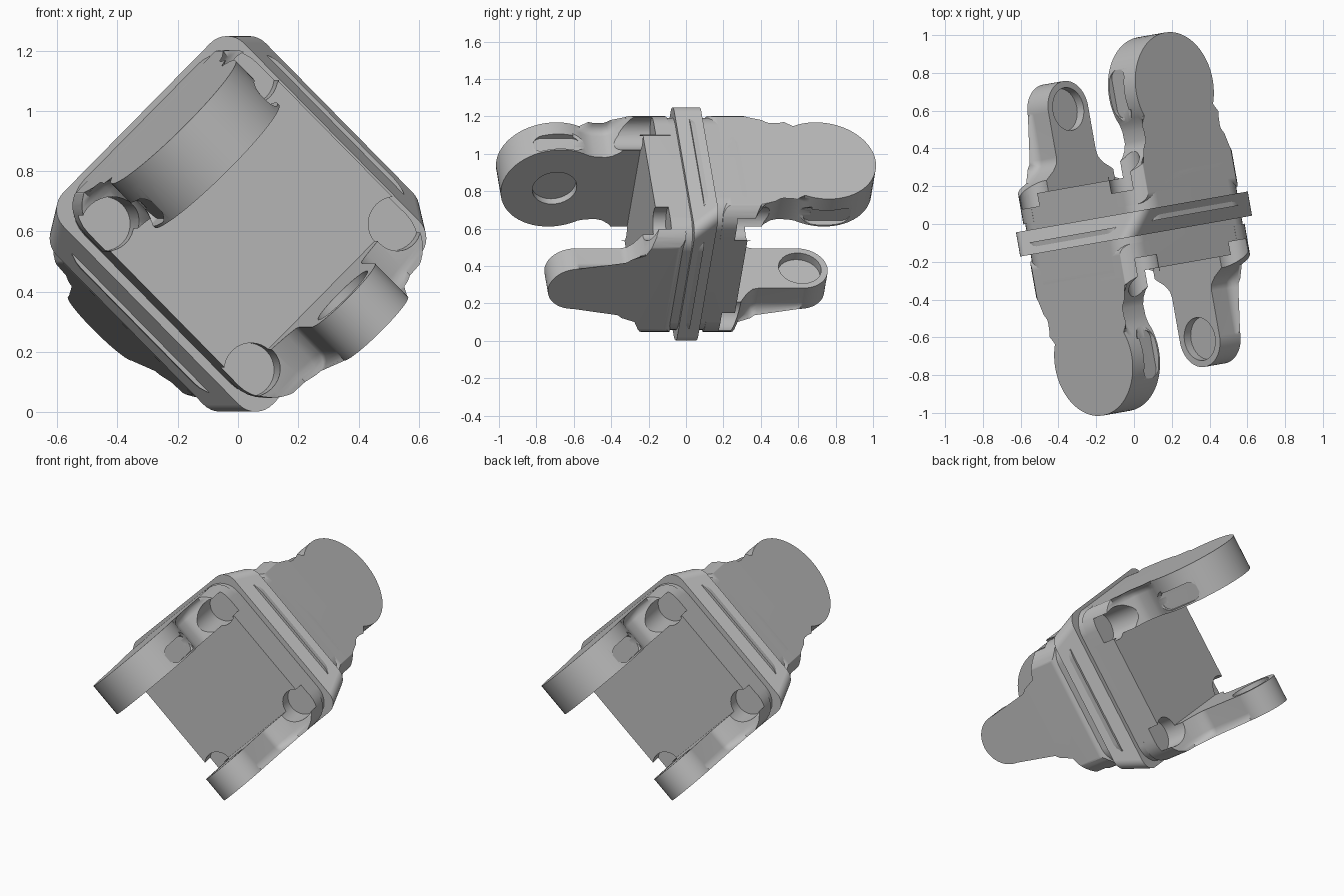
import bpy, bmesh, math
from mathutils import Matrix

old = bpy.data.objects.get("Cube")
if old:
    bpy.data.objects.remove(old, do_unlink=True)

grey = bpy.data.materials.new("plain grey")
grey.use_nodes = True
COLOUR = (0.5, 0.5, 0.5, 1)
grey.diffuse_color = COLOUR
grey.node_tree.nodes["Principled BSDF"].inputs["Base Color"].default_value = COLOUR

# Local frame: x along an arm's width, y front to back, z out through the arm's face
FRAME = (Matrix.Translation((0, 0, 0.625)) @ Matrix.Rotation(math.radians(10), 4, 'Z')
         @ Matrix.Rotation(math.radians(-45), 4, 'Y'))
HALF_TURN = Matrix.Rotation(math.pi, 4, 'Z')
ALONG_Y = Matrix.Rotation(math.pi / 2, 4, 'X')
ALONG_X = Matrix.Rotation(math.pi / 2, 4, 'Y')


def arc(cx, cy, r, start, end, steps):
    angles = [math.radians(start + (end - start) * i / steps) for i in range(steps + 1)]
    return [(cx + r * math.cos(t), cy + r * math.sin(t)) for t in angles]


def circle(cx, cy, r):
    return arc(cx, cy, r, 0, 360, 32)[:-1]


def rounded_rect(hx, hy, r):
    points = []
    for k, (sx, sy) in enumerate([(1, 1), (-1, 1), (-1, -1), (1, -1)]):
        points += arc(sx * (hx - r), sy * (hy - r), r, 90 * k, 90 * k + 90, 8)
    return points


def prism(name, outline, lo, hi, place, bevel=0, far=None):
    """Loft an outline along z (to the far outline if given) and round one end's rim."""
    bm = bmesh.new()
    low = [bm.verts.new((x, y, lo)) for x, y in outline]
    high = [bm.verts.new((x, y, hi)) for x, y in far or outline]
    bm.faces.new(low)
    bm.faces.new(high)
    for i in range(len(low)):
        bm.faces.new((low[i - 1], low[i], high[i], high[i - 1]))
    if bevel:
        # The rounded rim is the end farther from the centre plane
        rim = high if abs(hi) > abs(lo) else low
        edges = [e for e in bm.edges if all(v in rim for v in e.verts)]
        bmesh.ops.bevel(bm, geom=edges, offset=bevel, segments=4, profile=0.5, affect='EDGES')
    bmesh.ops.recalc_face_normals(bm, faces=bm.faces)
    bm.transform(place)
    mesh = bpy.data.meshes.new(name)
    bm.to_mesh(mesh)
    bm.free()
    mesh.materials.append(grey)
    ob = bpy.data.objects.new(name, mesh)
    bpy.context.collection.objects.link(ob)
    return ob


def carve(ob, cutters, operation='DIFFERENCE'):
    for cutter in cutters:
        cutter.hide_render = True
        mod = ob.modifiers.new("carve", 'BOOLEAN')
        mod.operation, mod.solver, mod.object = operation, 'EXACT', cutter


def arm_outline(radius, centre, sweep, shoulder):
    """Round tip, neck and flared shoulder, mirrored across the width."""
    side = arc(0, -centre, radius, -90, sweep, 20) + shoulder
    return side + [(-x, y) for x, y in reversed(side[1:])]


BIG = arm_outline(0.29, 0.68, 32, [(0.236, -0.49), (0.233, -0.43), (0.242, -0.395), (0.27, -0.355),
                                   (0.33, -0.31), (0.38, -0.28), (0.42, -0.25), (0.42, -0.1)])
SMALL = arm_outline(0.15, 0.66, 0, [(0.15, -0.42), (0.158, -0.385), (0.19, -0.35), (0.25, -0.31),
                                    (0.34, -0.27), (0.4, -0.24), (0.42, -0.22), (0.42, -0.1)])
PIN = 0.485 / math.sqrt(2)
helpers, parts = [], []

# Mounting flange: each side slopes from the narrow half to the wide half
parts.append(prism("flange", rounded_rect(0.498, 0.43, 0.08), -0.065, 0.065, FRAME @ ALONG_Y,
                   far=rounded_rect(0.43, 0.498, 0.08)))

for label, turn in (("front", Matrix.Identity(4)), ("back", HALF_TURN)):
    place = turn @ FRAME
    housing = prism(label + "_housing", rounded_rect(0.4, 0.478, 0.13), 0, 0.25,
                    place @ ALONG_Y, 0.04)
    big = prism(label + "_large_arm", BIG, 0.27, 0.478, place, 0.05)
    small = prism(label + "_small_arm", SMALL, -0.492, -0.335, place, 0.045)
    # Clearance pockets for the corner bolts
    pockets = [prism("bolt_pocket", circle(sx * PIN, sz * PIN, 0.09), 0.18, 0.6, place @ ALONG_Y)
               for sx in (-1, 1) for sz in (-1, 1)]
    # Envelope that trims the arm shoulders to the housing's rounded corners
    envelope = prism("envelope", rounded_rect(0.401, 0.5, 0.145), 0, 1.2, place @ ALONG_Y)
    # Blind bores on the inner faces
    bore_big = prism("bore", circle(0, -0.68, 0.12), 0.1, 0.31, place)
    bore_small = prism("bore", circle(0, -0.66, 0.115), -0.385, -0.2, place)
    # Slots in both rims of the large arm's round end
    slots = [prism("slot", rounded_rect(0.055, 0.13, 0.05), -0.1, 0.1,
                   place @ Matrix.Translation((s * 0.355, -0.69, 0.335)) @ ALONG_X)
             for s in (-1, 1)]
    carve(housing, pockets)
    for arm, cuts in ((big, [bore_big] + slots), (small, [bore_small])):
        carve(arm, [envelope], 'INTERSECT')
        carve(arm, cuts + pockets)
    parts += [housing, big, small]
    helpers += pockets + slots + [envelope, bore_big, bore_small]

# Bake the carving, then drop the helpers
bpy.context.view_layer.update()
depsgraph = bpy.context.evaluated_depsgraph_get()
baked = [bpy.data.meshes.new_from_object(p.evaluated_get(depsgraph)) for p in parts]
for part, mesh in zip(parts, baked):
    part.modifiers.clear()
    part.data = mesh
for helper in helpers:
    bpy.data.objects.remove(helper, do_unlink=True)

# Smooth the fillets while the large faces stay flat
bpy.ops.object.select_all(action='DESELECT')
for part in parts:
    part.select_set(True)
bpy.context.view_layer.objects.active = parts[0]
bpy.ops.object.shade_smooth_by_angle(angle=math.radians(30))
for part in parts:
    part.modifiers.new("flat faces", 'WEIGHTED_NORMAL').keep_sharp = True
